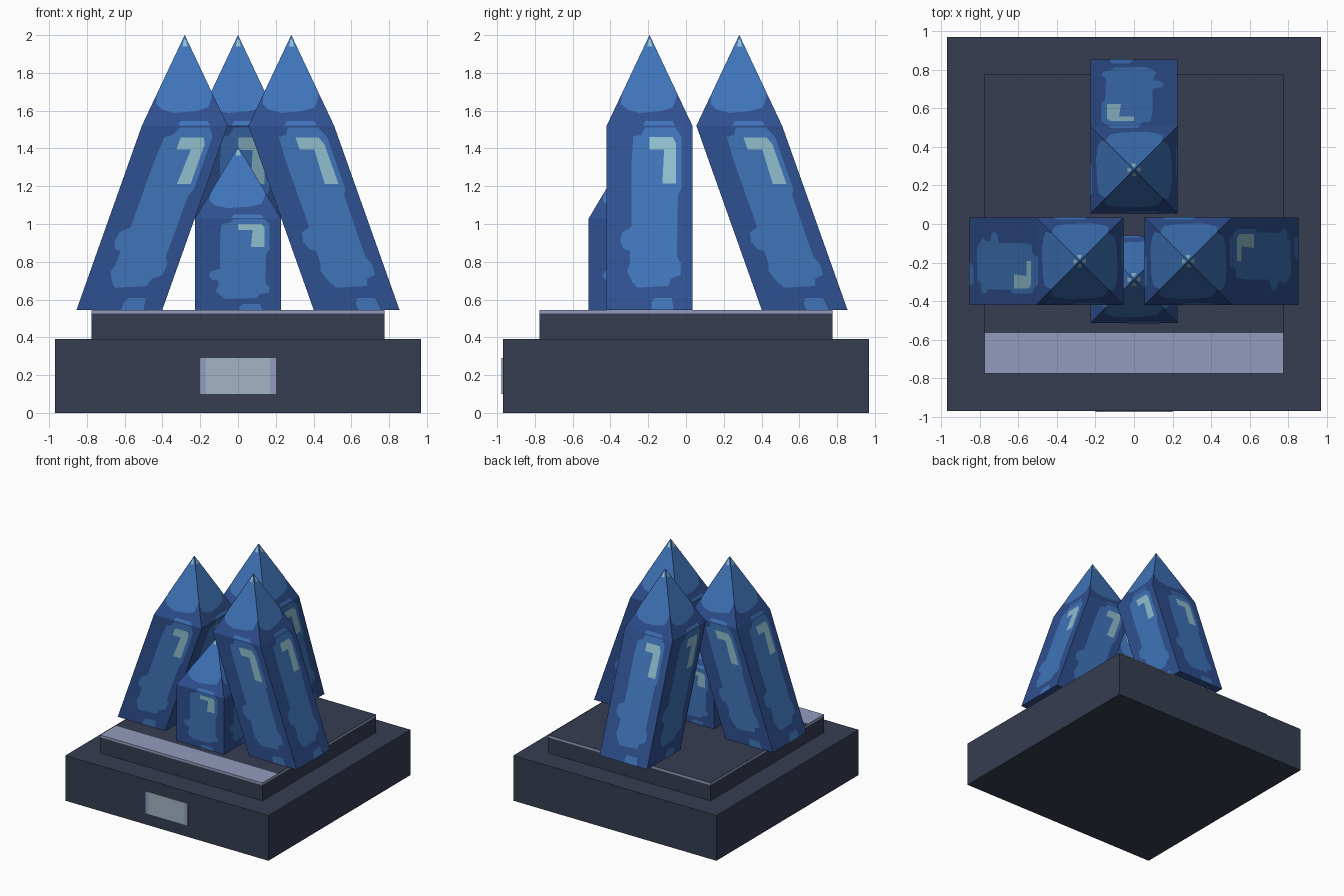
import bpy
import bmesh
from mathutils import Vector
from mathutils.geometry import tessellate_polygon

cube = bpy.data.objects.get("Cube")
if cube:
    bpy.data.objects.remove(cube, do_unlink=True)


def material(name, hex_code):
    srgb = [int(hex_code[i:i + 2], 16) / 255 for i in (0, 2, 4)]
    rgba = [((c + 0.055) / 1.055) ** 2.4 for c in srgb] + [1]
    mat = bpy.data.materials.new(name)
    mat.use_nodes = True
    mat.diffuse_color = rgba
    mat.node_tree.nodes["Principled BSDF"].inputs["Base Color"].default_value = rgba
    return mat


SLATE = material("dark slate", "363d51")
LAVENDER = material("lavender trim", "949cbe")
SILVER = material("pale silver", "a3b4c3")
DEEP = material("deep blue", "2f5090")
BRIGHT = material("bright blue", "3f74b9")
GLINT = material("pale glint", "90becf")


def finish(name, bm, mats):
    mesh = bpy.data.meshes.new(name)
    bm.to_mesh(mesh)
    bm.free()
    for mat in mats:
        mesh.materials.append(mat)
    obj = bpy.data.objects.new(name, mesh)
    bpy.context.collection.objects.link(obj)
    return obj


def box(name, low, high, mats, top=0):
    low, high = Vector(low), Vector(high)
    bm = bmesh.new()
    bmesh.ops.create_cube(bm, size=1)
    for v in bm.verts:
        v.co = (low + high) / 2 + v.co * (high - low)
    bm.normal_update()
    for f in bm.faces:
        if f.normal.z > 0.5:
            f.material_index = top
    return finish(name, bm, mats)


# Plinth, step and the thin trimmed cap on the step
box("plinth", (-0.97, -0.97, 0), (0.97, 0.97, 0.39), [SLATE])
box("step", (-0.775, -0.775, 0.39), (0.775, 0.775, 0.525), [SLATE])
box("step_cap", (-0.775, -0.565, 0.525), (0.775, 0.775, 0.545), [LAVENDER, SLATE], top=1)
box("front_ledge", (-0.775, -0.775, 0.525), (0.775, -0.565, 0.545), [LAVENDER])

# Blank plaque with trimmed ends
box("plaque", (-0.17, -0.976, 0.1), (0.17, -0.969, 0.29), [SILVER])
for side, x in (("right", -0.185), ("left", 0.185)):
    box("plaque_end_" + side, (x - 0.015, -0.976, 0.1), (x + 0.015, -0.969, 0.29), [LAVENDER])

# Painted patches in face coordinates (across, up)
PANEL = [(.30, .15), (.36, .12), (.72, .13), (.75, .17), (.86, .19), (.87, .25),
         (.82, .29), (.83, .62), (.87, .66), (.87, .94), (.80, .99), (.45, .99),
         (.40, .95), (.31, .94), (.29, .80), (.29, .45), (.18, .42), (.16, .37),
         (.20, .33), (.27, .32), (.27, .25), (.24, .21)]
HOOK = [(.50, .87), (.67, .87), (.65, .685), (.81, .685), (.81, .90), (.77, .937), (.50, .937)]
FOOT = [(.52, 0), (.78, 0), (.76, .065), (.56, .065), (.52, .04)]
TIP = [(0, .36), (.06, .24), (.17, .18), (.36, .14), (.66, .16), (.84, .20),
       (.92, .28), (1, .36), (1, 1), (0, 1)]
SPARK = [(.3, .87), (.75, .87), (.75, .95), (.3, .95)]
SILL = [(.42, 0), (.80, 0), (.78, .05), (.45, .05)]
SHAFT_PAINT = [(PANEL, 1, 0.002), (FOOT, 1, 0.002), (HOOK, 2, 0.004)]
TIP_PAINT = [(TIP, 1, 0.002), (SILL, 1, 0.002), (SPARK, 2, 0.004)]


def paint(bm, corners, patches):
    """Lay thin coloured patches on a face given as a, b (lower) and c, d (upper)."""
    a, b, c, d = corners
    normal = (b - a).cross(d - a).normalized()
    for outline, index, lift in patches:
        pts = [a.lerp(b, u).lerp(d.lerp(c, u), v) + normal * lift for u, v in outline]
        verts = [bm.verts.new(p) for p in pts]
        for tri in tessellate_polygon([pts]):
            if (pts[tri[1]] - pts[tri[0]]).cross(pts[tri[2]] - pts[tri[0]]).length < 1e-8:
                continue
            face = bm.faces.new([verts[i] for i in tri])
            face.normal_update()
            if face.normal.dot(normal) < 0:
                face.normal_flip()
            face.material_index = index


def crystal(name, foot, lean, shoulder_z, apex_z):
    """Square shaft sheared from its foot to its shoulder, with a pointed tip."""
    half = 0.227
    square = [(-half, -half), (half, -half), (half, half), (-half, half)]
    low = [Vector((foot[0] + x, foot[1] + y, 0.545)) for x, y in square]
    high = [Vector((lean[0] + x, lean[1] + y, shoulder_z)) for x, y in square]
    apex = Vector((lean[0], lean[1], apex_z))
    bm = bmesh.new()
    lv = [bm.verts.new(p) for p in low]
    hv = [bm.verts.new(p) for p in high]
    av = bm.verts.new(apex)
    bm.faces.new(lv[::-1])
    for i in range(4):
        j = (i + 1) % 4
        bm.faces.new((lv[i], lv[j], hv[j], hv[i]))
        bm.faces.new((hv[i], hv[j], av))
        paint(bm, (low[i], low[j], high[j], high[i]), SHAFT_PAINT)
        paint(bm, (high[i], high[j], apex, apex), TIP_PAINT)
    return finish(name, bm, [DEEP, BRIGHT, GLINT])


# Three tall leaning crystals and a short upright one
for side, s in (("right", -1), ("left", 1)):
    crystal("crystal_" + side, (s * 0.628, -0.193), (s * 0.282, -0.193), 1.52, 2.0)
crystal("crystal_back", (0, 0.628), (0, 0.282), 1.52, 2.0)
crystal("crystal_front", (0, -0.288), (0, -0.288), 1.03, 1.41)
